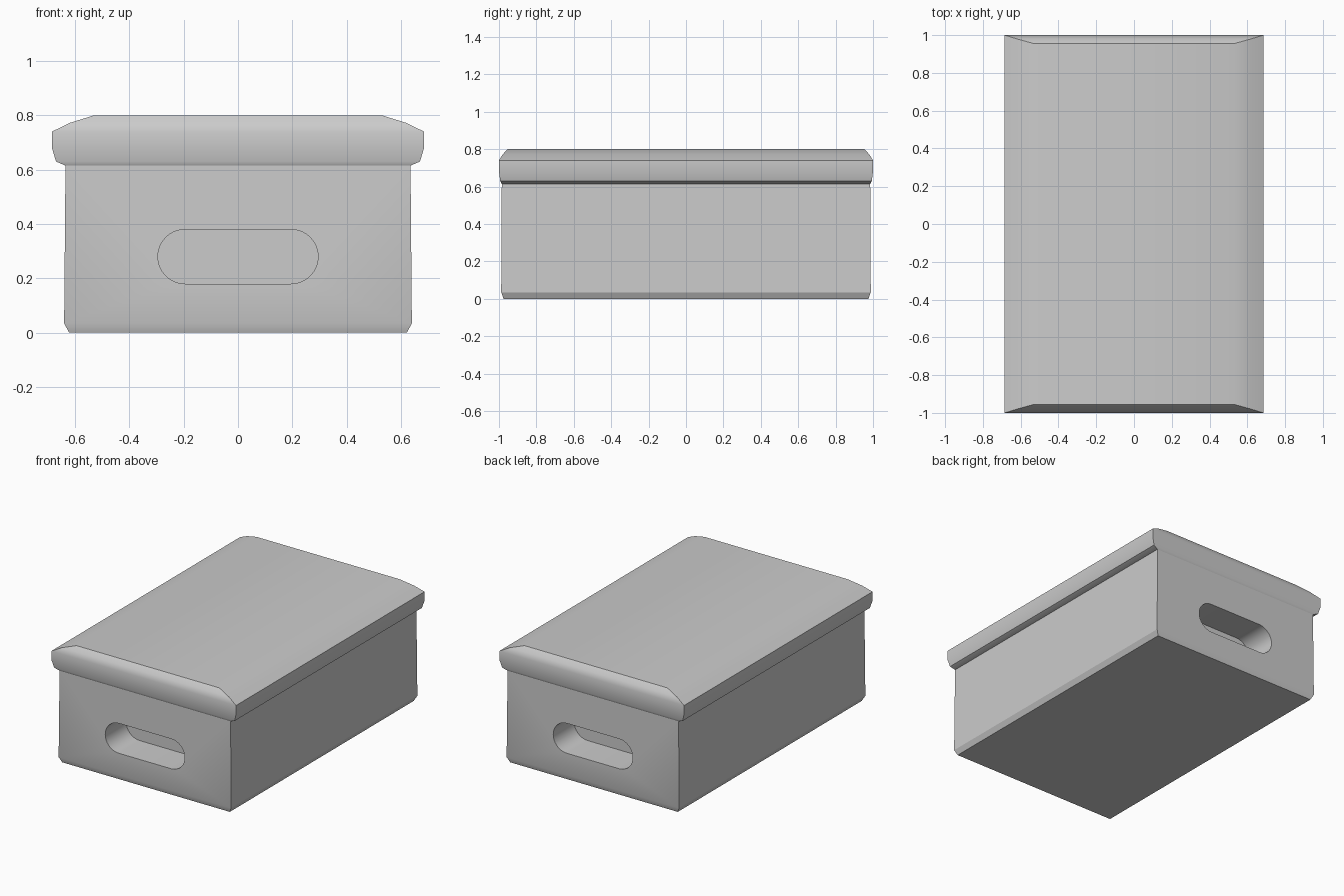
import bpy, bmesh, math

if "Cube" in bpy.data.objects:
    bpy.data.objects.remove(bpy.data.objects["Cube"])


def make_object(name, bm):
    bmesh.ops.recalc_face_normals(bm, faces=bm.faces)
    mesh = bpy.data.meshes.new(name)
    bm.to_mesh(mesh)
    bm.free()
    obj = bpy.data.objects.new(name, mesh)
    bpy.context.collection.objects.link(obj)
    return obj


def loft(name, rings):
    """Stack of rectangular rings (half x, half y, z), capped at both ends."""
    bm = bmesh.new()
    loops = [[bm.verts.new((sx * hx, sy * hy, z))
              for sx, sy in ((-1, -1), (1, -1), (1, 1), (-1, 1))]
             for hx, hy, z in rings]
    for a, b in zip(loops, loops[1:]):
        for i in range(4):
            j = (i + 1) % 4
            bm.faces.new((a[i], a[j], b[j], b[i]))
    bm.faces.new(loops[0][::-1])
    bm.faces.new(loops[-1])
    return make_object(name, bm)


def slot_cutter(name, side, half=0.295, r=0.1, zc=0.28, depth=0.22, n=16):
    """Pill-shaped prism reaching into the box end."""
    outline = []
    for s in (1, -1):
        for i in range(n + 1):
            a = s * math.pi / 2 - math.pi * i / n
            outline.append((s * (half - r) + r * math.cos(a) * 1.0,
                            zc + r * math.sin(a)))
    bm = bmesh.new()
    inner, outer = [[bm.verts.new((x, side * y, z)) for x, z in outline]
                    for y in (0.985 - depth, 1.1)]
    bm.faces.new(inner)
    bm.faces.new(outer)
    for i in range(len(inner)):
        j = (i + 1) % len(inner)
        bm.faces.new((inner[i], inner[j], outer[j], outer[i]))
    obj = make_object(name, bm)
    obj.hide_render = True
    return obj


def smooth(obj, degrees):
    bpy.ops.object.select_all(action='DESELECT')
    obj.select_set(True)
    bpy.context.view_layer.objects.active = obj
    bpy.ops.object.shade_smooth_by_angle(angle=math.radians(degrees))


# Box body with a small chamfer around the base
body = loft("box_body", [(0.622, 0.975, 0), (0.64, 0.988, 0.035),
                         (0.635, 0.985, 0.615)])

# Handle recesses in both ends
for side, label in ((-1, "front"), (1, "back")):
    cutter = slot_cutter(label + "_handle_cutter", side)
    mod = body.modifiers.new(label + "_handle", 'BOOLEAN')
    mod.object = cutter
    mod.operation = 'DIFFERENCE'
    mod.solver = 'EXACT'
    bpy.context.view_layer.objects.active = body
    bpy.ops.object.modifier_apply(modifier=mod.name)
    bpy.data.objects.remove(cutter)
smooth(body, 25)

# Lid with rolled overhanging edges
lid = loft("lid", [(0.635, 0.985, 0.615), (0.67, 0.993, 0.63),
                   (0.685, 1.0, 0.68), (0.685, 1.0, 0.74),
                   (0.62, 0.98, 0.772), (0.53, 0.955, 0.80)])
smooth(lid, 40)
